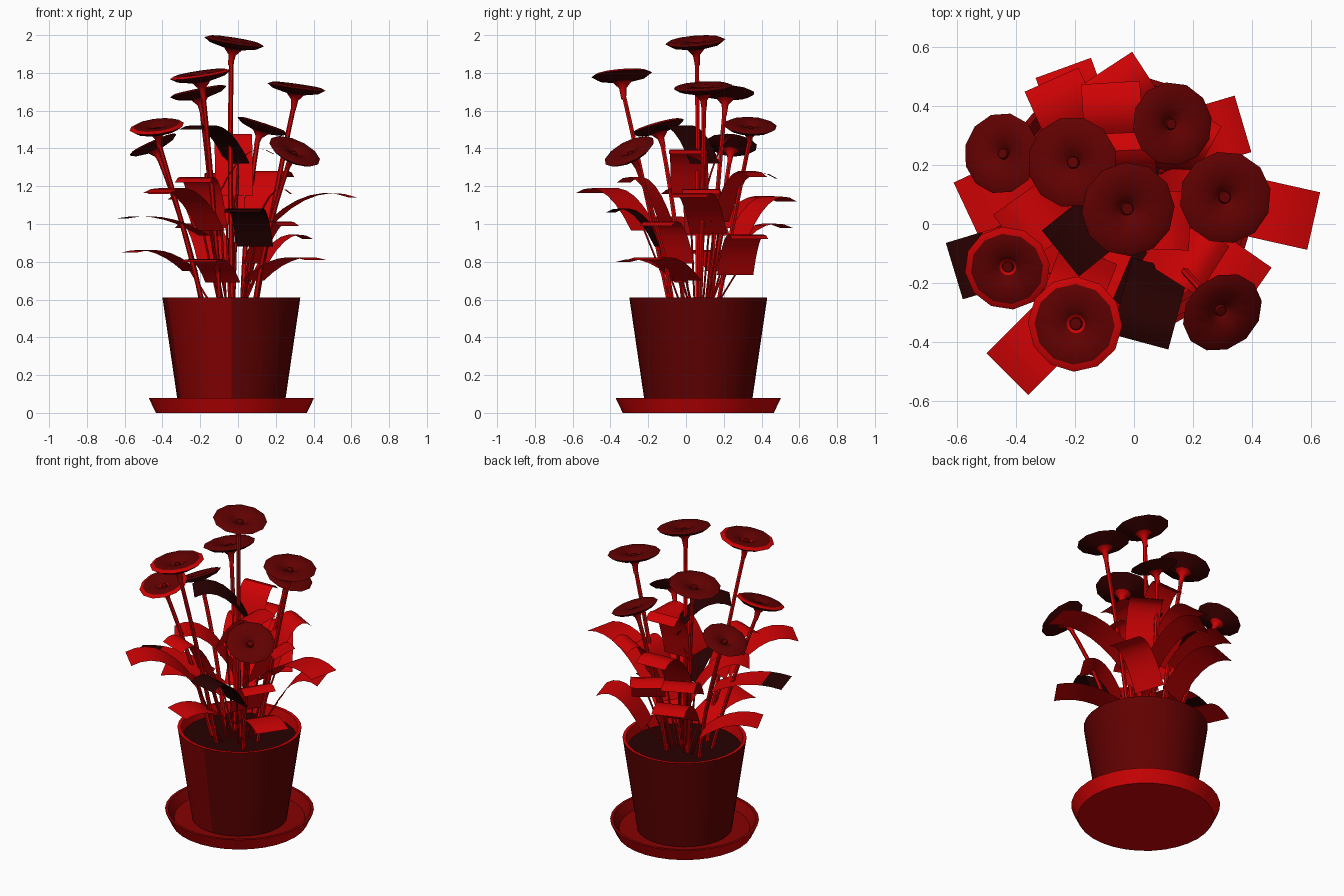
import bpy, bmesh, math
from mathutils import Vector

old = bpy.data.objects.get("Cube")
if old:
    bpy.data.objects.remove(old, do_unlink=True)


def material(name, red):
    rgba = (red, red * 0.001, red * 0.002, 1)
    m = bpy.data.materials.new(name)
    m.use_nodes = True
    m.diffuse_color = rgba
    m.node_tree.nodes["Principled BSDF"].inputs["Base Color"].default_value = rgba
    return m


RED = material("bright red", 0.62)
MID = material("medium red", 0.24)
DARK = material("dark red", 0.12)
SHADE = material("deep maroon", 0.05)
BLACK = material("blackish red", 0.02)
CENTRE = Vector((-0.035, 0.065, 0))
UP = Vector((0, 0, 1))


def finish(name, bm, mats, rule=None):
    """Turn a bmesh into a smooth object; rule picks a material per face."""
    bm.normal_update()
    for f in bm.faces:
        if rule:
            f.material_index = rule(f)
    me = bpy.data.meshes.new(name)
    bm.to_mesh(me)
    bm.free()
    ob = bpy.data.objects.new(name, me)
    bpy.context.collection.objects.link(ob)
    for m in mats:
        me.materials.append(m)
    bpy.ops.object.select_all(action="DESELECT")
    ob.select_set(True)
    bpy.context.view_layer.objects.active = ob
    bpy.ops.object.shade_smooth_by_angle(angle=math.radians(40))
    return ob


def ring(bm, centre, radius, sides):
    angles = (2 * math.pi * i / sides for i in range(sides))
    return [bm.verts.new(centre + Vector((math.cos(a), math.sin(a), 0)) * radius) for a in angles]


def skin(bm, rings):
    """Join neighbouring rings with faces, using triangles at a pole."""
    for low, high in zip(rings, rings[1:]):
        for i in range(len(low)):
            j = (i + 1) % len(low)
            bm.faces.new(list(dict.fromkeys((low[i], low[j], high[j], high[i]))))


def lathe(name, profile, sides, mats, rule=None, scale=1.0):
    """Revolve (radius, height) points, listed from the bottom outside upwards."""
    bm = bmesh.new()
    rings = []
    for r, z in profile:
        if r == 0:
            rings.append([bm.verts.new(UP * z * scale)] * sides)
        else:
            rings.append(ring(bm, UP * z * scale, r * scale, sides))
    skin(bm, rings)
    return finish(name, bm, mats, rule)


def tube(name, points, radius):
    bm = bmesh.new()
    skin(bm, [ring(bm, p, radius, 6) for p in points])
    finish(name, bm, [RED])


def arc(a, b, c, steps):
    """Smooth path through three points."""
    ts = [i / steps for i in range(steps + 1)]
    return [a * (1 - t) * (1 - 2 * t) + b * 4 * t * (1 - t) + c * t * (2 * t - 1) for t in ts]


def soil_point(p, spread):
    q = CENTRE.lerp(Vector((p.x, p.y, 0)), spread)
    return Vector((q.x, q.y, 0.54))


def pot_colour(f):
    """Bright rim and inside, dark outside with one lighter panel."""
    c = f.calc_center_median()
    if f.normal.dot(Vector((c.x, c.y, 0))) < 0.05:
        return 1
    return 2 if -160 < math.degrees(math.atan2(c.y, c.x)) < -90 else 0


# Saucer, pot and soil
saucer = lathe("saucer", [(0, 0), (0.4, 0), (0.438, 0.08), (0.42, 0.08), (0.385, 0.025), (0, 0.025)], 32,
               [RED, MID], lambda f: int(f.normal.z > 0.1))
pot = lathe("pot", [(0, 0.03), (0.28, 0.03), (0.365, 0.61), (0.345, 0.61), (0.335, 0.54)], 32,
            [DARK, RED, MID], pot_colour)
soil = lathe("soil", [(0.337, 0.545), (0, 0.55)], 32, [BLACK])
for part in (saucer, pot, soil):
    part.location = CENTRE

# Flowers: head centre, sideways lean, head radius, whether the rim is bright
FLOWERS = [
    ((-0.02, 0.05, 1.965), (0.16, -0.08), 0.16, False),
    ((-0.21, 0.21, 1.7), (-0.2, 0.05), 0.155, False),
    ((0.13, 0.34, 1.52), (0.33, 0.05), 0.142, False),
    ((-0.45, 0.24, 1.42), (-0.45, 0.1), 0.138, False),
    ((-0.2, -0.34, 1.79), (-0.15, -0.08), 0.162, True),
    ((0.31, 0.09, 1.725), (0.14, -0.05), 0.157, False),
    ((-0.43, -0.15, 1.515), (-0.12, -0.28), 0.146, True),
    ((0.3, -0.3, 1.385), (0.45, -0.5), 0.145, False),
]
HEAD = [(0.08, -0.8), (0.12, -0.45), (0.3, -0.24), (0.8, -0.13), (1, 0),
        (0.85, 0.07), (0.35, 0.03), (0.2, -0.1), (0.14, -0.14), (0.12, -0.06), (0, -0.05)]


def head_rule(radius, bright):
    """Red neck, maroon underside, dark top; bright heads get a red rim and well."""
    def rule(f):
        c = f.calc_center_median() / radius
        r = c.xy.length
        if c.z < -0.3:
            return 2
        if f.normal.z < -0.3:
            return 1
        return 2 if bright and (r > 0.85 or 0.13 < r < 0.2) else 0
    return rule


for n, (place, lean, radius, bright) in enumerate(FLOWERS, 1):
    place = Vector(place)
    lean = Vector((*lean, 0))
    facing = (lean + UP).normalized()
    head = lathe(f"flower_head_{n}", HEAD, 12, [DARK, SHADE, RED], head_rule(radius, bright), radius)
    head.location = place
    head.rotation_euler = facing.to_track_quat("Z", "Y").to_euler()
    top = place - facing * radius * 0.6
    base = soil_point(place, 0.36)
    middle = base.lerp(top, 0.5) - lean * 0.05
    tube(f"flower_stem_{n}", arc(base, middle, top, 8), 0.013)


def leaf(name, root, tip, rise, mats, rule=None):
    """An arched ribbon that climbs by rise and droops at its tip, on a thin stalk."""
    tip = Vector(tip)
    root = Vector((*root, tip.z - rise))
    middle = root.lerp(tip, 0.5)
    middle.z = tip.z
    side = (tip - root).cross(UP).normalized() * 0.1
    bm = bmesh.new()
    rows = [(bm.verts.new(p - side), bm.verts.new(p + side)) for p in arc(root, middle, tip, 7)]
    for a, b in zip(rows, rows[1:]):
        bm.faces.new((a[0], a[1], b[1], b[0]))
    finish(name, bm, mats, rule)
    tube(name + "_stalk", [soil_point(root, 0.4), root], 0.006)


# Leaves: root across the plant, tip, rise from root to tip
LEAVES = [
    ((-0.14, -0.22), (-0.43, -0.51, 1.165), 0.2),
    ((0.12, 0.12), (0.61, 0.01, 1.14), 0.19),
    ((0.08, 0), (0.41, -0.23, 0.81), 0.11),
    ((0.1, 0.26), (0.37, 0.34, 0.92), 0.19),
    ((0.08, 0.27), (-0.09, 0.53, 1.12), 0.2),
    ((-0.06, 0.15), (-0.08, 0.48, 1.24), 0.24),
    ((-0.12, 0.2), (-0.24, 0.53, 0.98), 0.18),
    ((-0.15, 0.2), (-0.28, 0.49, 1.13), 0.15),
    ((-0.25, 0.2), (-0.57, 0.05, 0.85), 0.1),
    ((-0.14, 0.15), (-0.42, -0.05, 1.16), 0.22),
    ((0.08, 0.09), (0.28, 0.08, 1.16), 0.21),
    ((-0.1, 0.02), (0.19, 0.01, 1.37), 0.21),
    ((0.1, 0.18), (0.21, 0.38, 1.25), 0.24),
    ((-0.02, 0.1), (-0.03, 0.31, 1.44), 0.29),
    ((-0.08, -0.02), (-0.21, -0.33, 0.8), 0.11),
    ((-0.15, -0.1), (-0.24, -0.33, 1.22), 0.23),
    ((0.08, -0.04), (0.27, -0.16, 0.99), 0.2),
]
for n, spec in enumerate(LEAVES, 1):
    leaf(f"leaf_{n}", *spec, [RED])
leaf("dark_leaf_high", (0, 0.1), (-0.25, -0.1, 1.5), 0.18, [BLACK])
leaf("dark_leaf_front", (0.09, -0.14), (0.02, -0.4, 1.06), 0.18, [BLACK])
leaf("dark_tipped_leaf", (-0.18, -0.03), (-0.61, -0.16, 1.03), 0.09, [RED, BLACK],
     lambda f: int(f.calc_center_median().x < -0.5))
